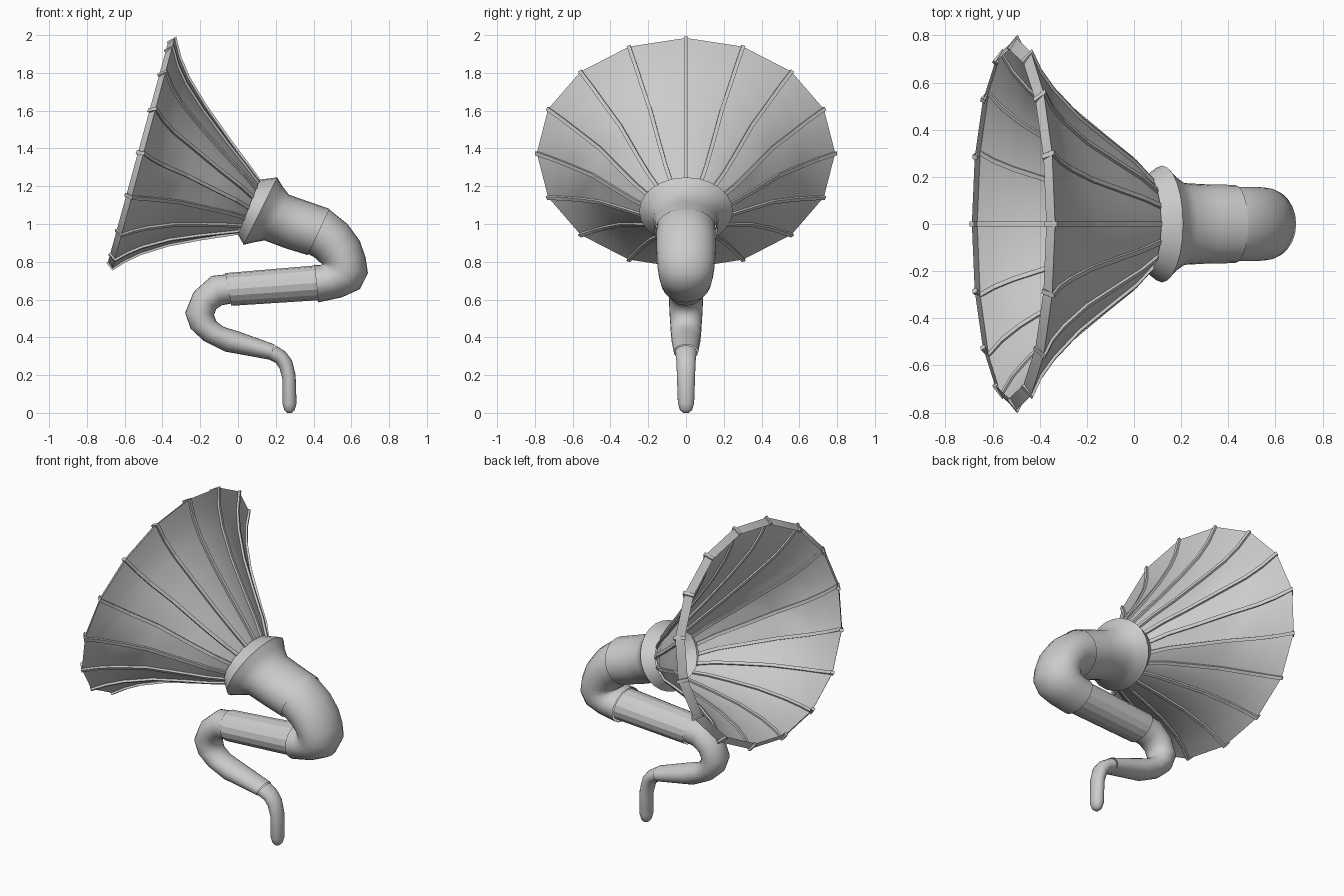
import bpy, bmesh, math
from mathutils import Vector


def loft(name, loops, smooth, caps=(False, False)):
    """Skin a list of closed point loops into a tube."""
    bm = bmesh.new()
    rows = [[bm.verts.new(p) for p in loop] for loop in loops]
    n = len(rows[0])
    for a, b in zip(rows, rows[1:]):
        for i in range(n):
            j = (i + 1) % n
            bm.faces.new((a[i], a[j], b[j], b[i]))
    for row, cap in ((rows[0], caps[0]), (rows[-1], caps[1])):
        if cap:
            bm.faces.new(row)
    bmesh.ops.recalc_face_normals(bm, faces=bm.faces)
    me = bpy.data.meshes.new(name)
    bm.to_mesh(me)
    bm.free()
    ob = bpy.data.objects.new(name, me)
    bpy.context.collection.objects.link(ob)
    if smooth:
        bpy.ops.object.select_all(action='DESELECT')
        ob.select_set(True)
        bpy.context.view_layer.objects.active = ob
        bpy.ops.object.shade_smooth_by_angle(angle=math.radians(smooth))
    return ob


def frame(s, a):
    """Point and tangent on an oval section (x1, z1, x2, z2, half_width)."""
    p, q = Vector((s[0], 0, s[1])), Vector((s[2], 0, s[3]))
    c, u, v = (p + q) / 2, (p - q) / 2, Vector((0, s[4], 0))
    point = c + u * math.cos(a) + v * math.sin(a)
    return point, (v * math.cos(a) - u * math.sin(a)).normalized()


def tube(name, sections, n, smooth, caps=(False, False)):
    loops = [[frame(s, math.tau * i / n)[0] for i in range(n)] for s in sections]
    return loft(name, loops, smooth, caps)


SIDES = 16

# Flared horn: turned-in lip, rim, then down to the throat
horn = [
    (-.372, 1.955, -.688, .80, .74),
    (-.335, 1.985, -.665, .765, .79),
    (-.31, 1.88, -.60, .807, .70),
    (-.265, 1.775, -.52, .845, .615),
    (-.175, 1.625, -.37, .892, .49),
    (-.045, 1.44, -.20, .924, .365),
    (.045, 1.32, -.08, .942, .28),
    (.12, 1.215, .0, .955, .19),
]
tube("horn", horn, SIDES, 20)

# Raised ribs along every seam of the horn
for k in range(SIDES):
    a = math.tau * k / SIDES
    pts = [frame(s, a) for s in horn]
    loops = []
    for i, (p, t) in enumerate(pts):
        ahead = pts[min(i + 1, len(pts) - 1)][0]
        behind = pts[max(i - 1, 0)][0]
        nrm = (ahead - behind).cross(t).normalized()
        w, h = t * .01, nrm * .011
        loops.append([p + w + h, p - w + h, p - w - h, p + w - h])
    loft(f"rib_{k + 1}", loops, 0, (True, True))

# Collar where the horn joins the neck
tube("collar", [(.115, 1.235, .0, .945, .205), (.208, 1.247, .03, .89, .248)],
     24, 30)

# Neck tapering back from the collar ridge
tube("neck", [(.208, 1.247, .03, .89, .248), (.235, 1.2, .085, .903, .205),
              (.27, 1.155, .14, .913, .174), (.37, 1.12, .25, .872, .168),
              (.485, 1.08, .37, .835, .166)], 24, 50)

# Large elbow folding the pipe back under the horn
tube("upper_elbow", [
    (.40, 1.105, .31, .858, .155), (.485, 1.076, .375, .84, .157),
    (.58, 1.0, .41, .82, .157), (.645, .91, .43, .80, .156),
    (.675, .825, .44, .793, .154), (.688, .74, .445, .788, .15),
    (.645, .655, .442, .785, .143), (.55, .612, .43, .782, .136),
    (.425, .585, .405, .785, .13)], 24, 60)

# Straight middle pipe
tube("middle_pipe", [(.435, .597, .405, .78, .112),
                     (-.035, .567, -.068, .74, .102)], 16, 0)

# Smaller elbow turning towards the foot
tube("lower_elbow", [
    (-.05, .735, -.03, .58, .095), (-.14, .725, -.085, .57, .092),
    (-.235, .64, -.115, .55, .09), (-.28, .53, -.127, .52, .087),
    (-.25, .445, -.115, .485, .083), (-.18, .38, -.075, .455, .08),
    (-.07, .325, .0, .432, .076), (.16, .283, .195, .362, .065)], 24, 50)

# Thin foot pipe with a rounded end
tube("foot_pipe", [
    (.155, .288, .2, .357, .058), (.2, .265, .25, .325, .053),
    (.22, .235, .285, .28, .05), (.235, .18, .305, .20, .048),
    (.235, .05, .31, .05, .043), (.245, .015, .30, .015, .032),
    (.26, .0, .285, .0, .015)], 20, 50, (False, True))
